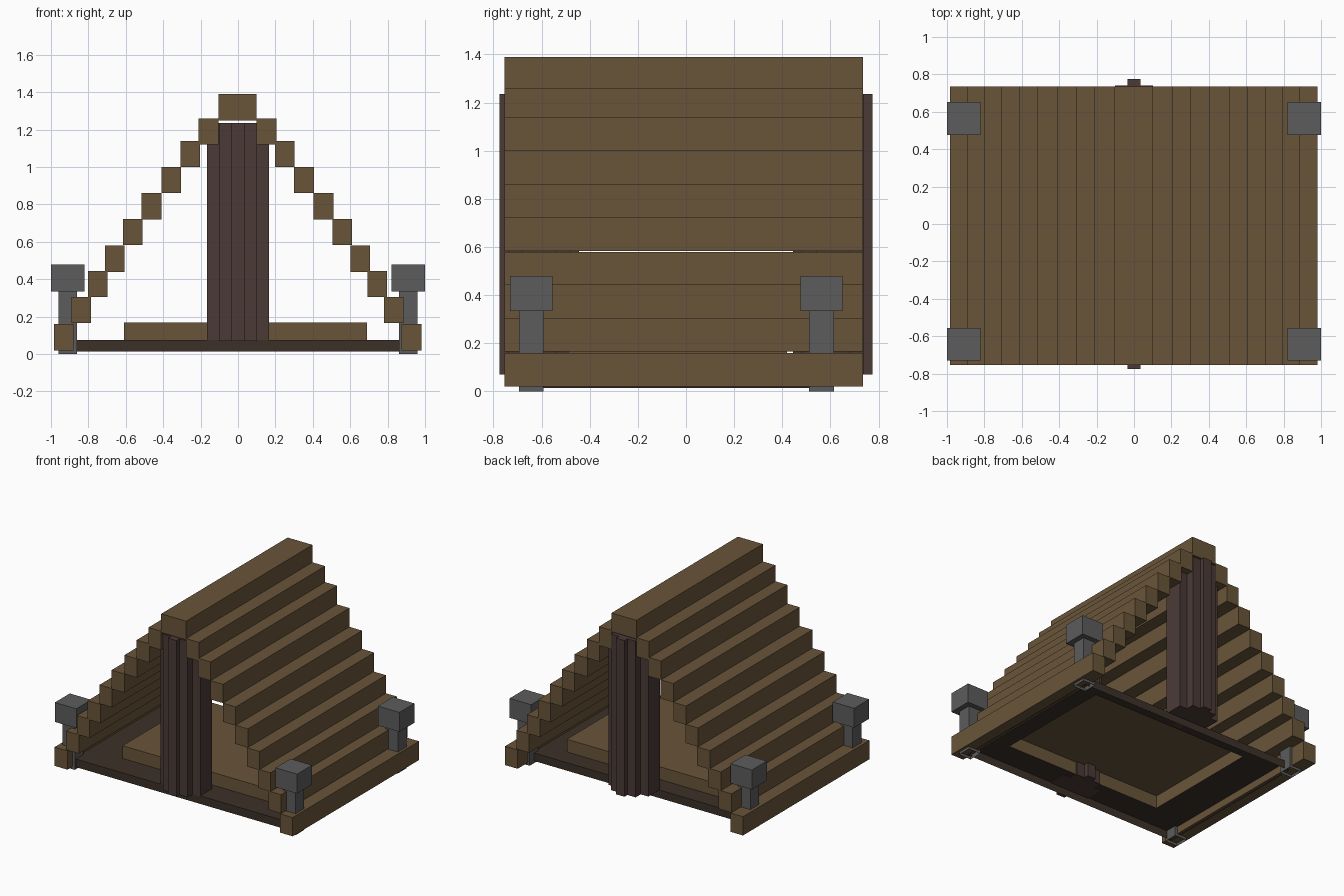
import bpy, bmesh

if "Cube" in bpy.data.objects:
    bpy.data.objects.remove(bpy.data.objects["Cube"])


def material(name, rgb):
    m = bpy.data.materials.new(name)
    m.diffuse_color = (*rgb, 1)
    m.use_nodes = True
    m.node_tree.nodes["Principled BSDF"].inputs["Base Color"].default_value = m.diffuse_color
    return m


WOOD = material("wood", (0.141, 0.091, 0.042))
BARK = material("dark_bark", (0.069, 0.042, 0.037))
FLOOR = material("dark_floor", (0.045, 0.030, 0.021))
STONE = material("grey_stone", (0.107, 0.107, 0.107))


def finish(bm, name, mat):
    bmesh.ops.recalc_face_normals(bm, faces=bm.faces)
    me = bpy.data.meshes.new(name)
    bm.to_mesh(me)
    bm.free()
    me.materials.append(mat)
    ob = bpy.data.objects.new(name, me)
    bpy.context.collection.objects.link(ob)
    return ob


def box(name, x, y, z, mat, open_bottom=False):
    bm = bmesh.new()
    bmesh.ops.create_cube(bm, size=1)
    for v in bm.verts:
        v.co = [r[0] if c < 0 else r[1] for c, r in zip(v.co, (x, y, z))]
    if open_bottom:
        low = [f for f in bm.faces if f.calc_center_median().z < z[0] + 1e-4]
        bmesh.ops.delete(bm, geom=low, context='FACES')
    return finish(bm, name, mat)


# Stepped roof: ridge beam and nine beams down each side
ROOF_Y = (-0.755, 0.735)
box("ridge_beam", (-0.105, 0.10), ROOF_Y, (1.25, 1.39), WOOD)
inner = [0.105, 0.203, 0.305, 0.41, 0.51, 0.607, 0.697, 0.785, 0.88]
bottoms = [1.12, 1.0, 0.86, 0.72, 0.583, 0.44, 0.305, 0.165, 0.02]
for i, (a, z) in enumerate(zip(inner, bottoms)):
    box(f"left_roof_beam_{i}", (-a - 0.105, -a), ROOF_Y, (z, z + 0.14), WOOD)
    box(f"right_roof_beam_{i}", (a - 0.005, a + 0.10), ROOF_Y, (z, z + 0.14), WOOD)

# Corner posts with square caps
for side, x in (("left", -0.911), ("right", 0.911)):
    for end, y in (("front", -0.643), ("back", 0.563)):
        box(f"{end}_{side}_post", (x - 0.05, x + 0.05), (y - 0.051, y + 0.051),
            (0, 0.335), STONE, True)
        box(f"{end}_{side}_post_cap", (x - 0.089, x + 0.089), (y - 0.088, y + 0.088),
            (0.335, 0.48), STONE)

# Floor tray, open underneath, with a hole below the raised platform
FX, FY, FZ = (-0.90, 0.90), (-0.68, 0.56), (0.015, 0.075)
BX, BY = (-0.61, 0.69), (-0.49, 0.42)
bm = bmesh.new()


def loop(x, y, z):
    return [bm.verts.new((x[i], y[j], z)) for i, j in ((0, 0), (1, 0), (1, 1), (0, 1))]


rings = [loop(FX, FY, FZ[0]), loop(FX, FY, FZ[1]), loop(BX, BY, FZ[1])]
for lo, hi in zip(rings, rings[1:]):
    for i in range(4):
        j = (i + 1) % 4
        bm.faces.new((lo[i], lo[j], hi[j], hi[i]))
finish(bm, "floor_tray", FLOOR)
box("raised_platform", BX, BY, (FZ[1], 0.17), WOOD, True)

# Trunks at both ends: stepped round profile, extruded upward
quarter = [(0.165, 0.07), (0.102, 0.07), (0.102, 0.13), (0.035, 0.13), (0.035, 0.165)]
half = quarter + [(-x, y) for x, y in reversed(quarter)]
outline = half + [(x, -y) for x, y in reversed(half)]
for end, y0 in (("front", -0.61), ("back", 0.61)):
    bm = bmesh.new()
    base = bm.faces.new([bm.verts.new((x, y + y0, 0.07)) for x, y in outline])
    top = bmesh.ops.extrude_face_region(bm, geom=[base], use_keep_orig=True)
    verts = [g for g in top["geom"] if isinstance(g, bmesh.types.BMVert)]
    bmesh.ops.translate(bm, verts=verts, vec=(0, 0, 1.165))
    finish(bm, f"{end}_trunk", BARK)
